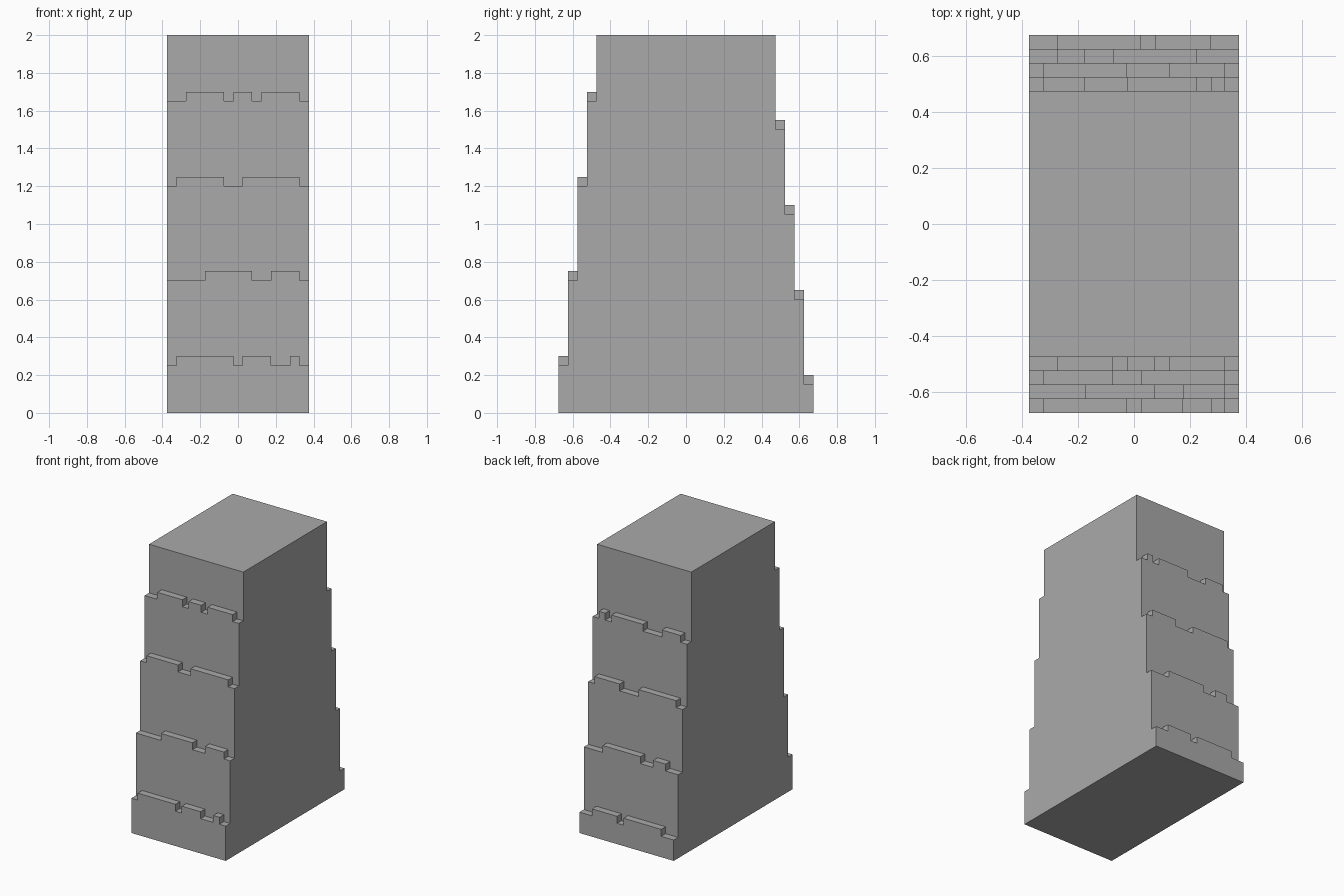
import bpy
import bmesh

cube = bpy.data.objects.get("Cube")
if cube:
    bpy.data.objects.remove(cube, do_unlink=True)

HALF_WIDTH, HEIGHT = 0.375, 2.0
STEP, BASE_DEPTH = 0.05, 0.675

# Each tier: lower ledge height, then x positions where the ledge toggles up / down
FRONT = [
    (0.25, (-0.325, -0.025, 0.025, 0.175, 0.275, 0.325)),
    (0.70, (-0.175, 0.075, 0.175, 0.325)),
    (1.20, (-0.325, -0.075, 0.025, 0.325)),
    (1.65, (-0.275, -0.075, -0.025, 0.075, 0.125, 0.325)),
]
BACK = [
    (0.15, (-0.275, 0.025, 0.075, 0.275)),
    (0.60, (-0.275, -0.175, -0.075, 0.225)),
    (1.05, (-0.325, -0.025, 0.125, 0.325)),
    (1.50, (-0.325, -0.175, -0.025, 0.225, 0.275, 0.325)),
]

bm = bmesh.new()


def face(points):
    return bm.faces.new([bm.verts.new(p) for p in points])


def ledge_line(z, toggles):
    """Notched (x, z) line across the width, alternating low and raised."""
    line, level = [(-HALF_WIDTH, z)], z
    for x in toggles:
        line.append((x, level))
        level = z + STEP if level == z else z
        line.append((x, level))
    return line + [(HALF_WIDTH, level)]


def stepped_wall(tiers, side):
    """Notched risers and ledges; returns the stepped (y, z) outline, bottom to top."""
    lines = [ledge_line(*t) for t in tiers]
    lines.append([(-HALF_WIDTH, HEIGHT), (HALF_WIDTH, HEIGHT)])
    below = [(-HALF_WIDTH, 0.0), (HALF_WIDTH, 0.0)]
    outline = []
    for i, line in enumerate(lines):
        y = side * (BASE_DEPTH - STEP * i)
        inner = y - side * STEP
        # riser between this tier's ledge and the one below it
        face([(x, y, z) for x, z in below + line[::-1]])
        outline += [(y, below[0][1]), (y, line[0][1])]
        # ledge tops and notch sides
        if i < len(tiers):
            for (xa, za), (xb, zb) in zip(line, line[1:]):
                face([(xa, y, za), (xb, y, zb), (xb, inner, zb), (xa, inner, za)])
        below = line
    return outline


front = stepped_wall(FRONT, -1)
back = stepped_wall(BACK, 1)

# Flat sides
for x in (-HALF_WIDTH, HALF_WIDTH):
    face([(x, y, z) for y, z in front + back[::-1]])

# Top and underside
for z, y in ((HEIGHT, BASE_DEPTH - 4 * STEP), (0.0, BASE_DEPTH)):
    face([(-HALF_WIDTH, -y, z), (HALF_WIDTH, -y, z),
          (HALF_WIDTH, y, z), (-HALF_WIDTH, y, z)])

bmesh.ops.remove_doubles(bm, verts=bm.verts[:], dist=0.001)
bmesh.ops.recalc_face_normals(bm, faces=bm.faces[:])

mesh = bpy.data.meshes.new("stepped_pillar")
bm.to_mesh(mesh)
bm.free()

# Plain grey
grey = bpy.data.materials.new("stone_grey")
grey.use_nodes = True
colour = (0.4, 0.4, 0.4, 1.0)
grey.diffuse_color = colour
grey.node_tree.nodes["Principled BSDF"].inputs["Base Color"].default_value = colour
mesh.materials.append(grey)

pillar = bpy.data.objects.new("stepped_pillar", mesh)
bpy.context.collection.objects.link(pillar)
